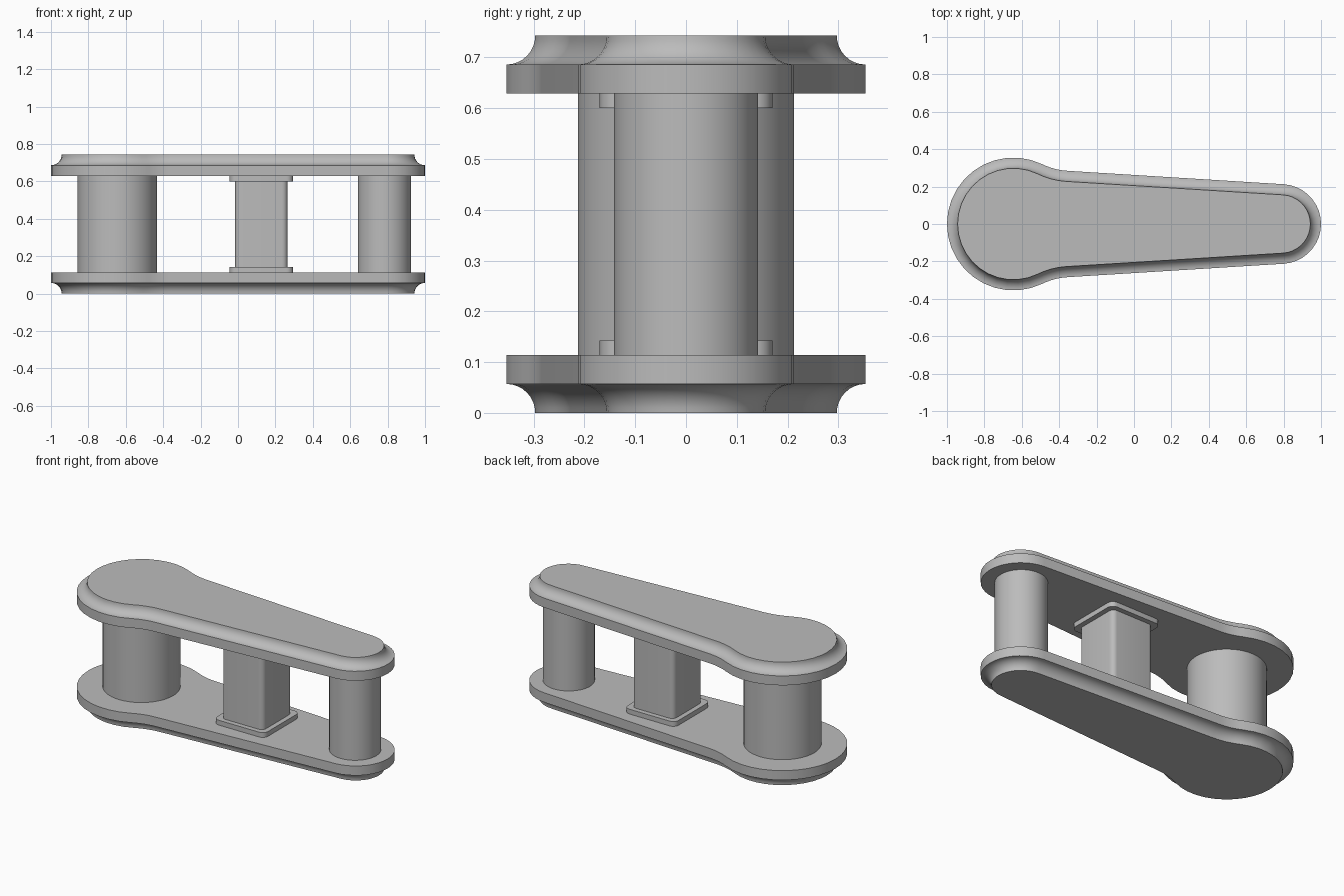
import bpy, bmesh
from math import sin, cos, pi, atan2, asin, sqrt, radians

if "Cube" in bpy.data.objects:
    bpy.data.objects.remove(bpy.data.objects["Cube"], do_unlink=True)

HEIGHT = 0.743
PLATE = 0.114      # plate thickness
COVE = 0.057       # cove radius on each plate rim
BIG_X, BIG_R = -0.645, 0.355
SMALL_X, SMALL_R = 0.787, 0.213
NECK_R = 0.355     # concave fillet beside the big end
TILT = asin(0.062)  # taper of the straight sides

grey = bpy.data.materials.new("plain_grey")
grey.use_nodes = True
colour = (0.5, 0.5, 0.5, 1)
grey.diffuse_color = colour
grey.node_tree.nodes["Principled BSDF"].inputs["Base Color"].default_value = colour


def arc(cx, cy, r, a0, a1, steps):
    return [(cx + r * cos(a0 + (a1 - a0) * i / steps),
             cy + r * sin(a0 + (a1 - a0) * i / steps)) for i in range(steps + 1)]


def arm_outline(inset):
    """Outline of the arm: small end, neck fillet, big end, then mirrored."""
    # The fillet centre runs parallel to the side until it meets the big end
    off, reach = SMALL_R + NECK_R, BIG_R + NECK_R
    px, py = SMALL_X + off * sin(TILT), off * cos(TILT)
    dx, dy = -cos(TILT), sin(TILT)
    qx = px - BIG_X
    b = qx * dx + py * dy
    t = -b - sqrt(b * b - (qx * qx + py * py - reach * reach))
    fx, fy = px + dx * t, py + dy * t
    touch = atan2(fy, fx - BIG_X)
    upper = arc(SMALL_X, 0, SMALL_R - inset, 0, pi / 2 - TILT, 9)
    upper += arc(fx, fy, NECK_R + inset, -pi / 2 - TILT, touch - pi, 6)
    upper += arc(BIG_X, 0, BIG_R - inset, touch, pi, 11)[1:]
    return upper + [(x, -y) for x, y in reversed(upper[1:-1])]


def rounded_square(cx, half, r):
    k = half - r
    pts = []
    for i, (sx, sy) in enumerate([(1, 1), (-1, 1), (-1, -1), (1, -1)]):
        pts += arc(cx + sx * k, sy * k, r, i * pi / 2, (i + 1) * pi / 2, 6)
    return pts


def loft(name, rings):
    """Skin a stack of (outline, z) rings and close both ends."""
    bm = bmesh.new()
    loops = [[bm.verts.new((x, y, z)) for x, y in pts] for pts, z in rings]
    for lo, hi in zip(loops, loops[1:]):
        for i in range(len(lo)):
            j = (i + 1) % len(lo)
            bm.faces.new((lo[i], lo[j], hi[j], hi[i]))
    bm.faces.new(loops[0][::-1])
    bm.faces.new(loops[-1])
    bmesh.ops.recalc_face_normals(bm, faces=bm.faces)
    mesh = bpy.data.meshes.new(name)
    bm.to_mesh(mesh)
    bm.free()
    mesh.materials.append(grey)
    ob = bpy.data.objects.new(name, mesh)
    bpy.context.collection.objects.link(ob)
    bpy.ops.object.select_all(action='DESELECT')
    ob.select_set(True)
    bpy.context.view_layer.objects.active = ob
    bpy.ops.object.shade_smooth_by_angle(angle=radians(30))


def prism(name, outline, z0, z1):
    loft(name, [(outline, z0), (outline, z1)])


# Plates: straight rim, then a hollow cove towards the outward face
plate = [(arm_outline(0), PLATE)]
for i in range(9):
    a = pi / 2 * i / 8
    plate.append((arm_outline(COVE * sin(a)), COVE * cos(a)))
loft("bottom_plate", plate)
loft("top_plate", [(pts, HEIGHT - z) for pts, z in plate])

# Round columns under each end
TOP = HEIGHT - PLATE
prism("large_column", arc(BIG_X, 0, 0.213, 0, 2 * pi, 48)[:-1], PLATE, TOP)
prism("small_column", arc(SMALL_X - 0.004, 0, 0.142, 0, 2 * pi, 40)[:-1], PLATE, TOP)

# Square middle post with a flange at each end
POST_X, FLANGE = 0.125, 0.029
prism("middle_post", rounded_square(POST_X, 0.14, 0.03), PLATE, TOP)
flange = rounded_square(POST_X, 0.17, 0.036)
prism("lower_flange", flange, PLATE, PLATE + FLANGE)
prism("upper_flange", flange, TOP - FLANGE, TOP)
